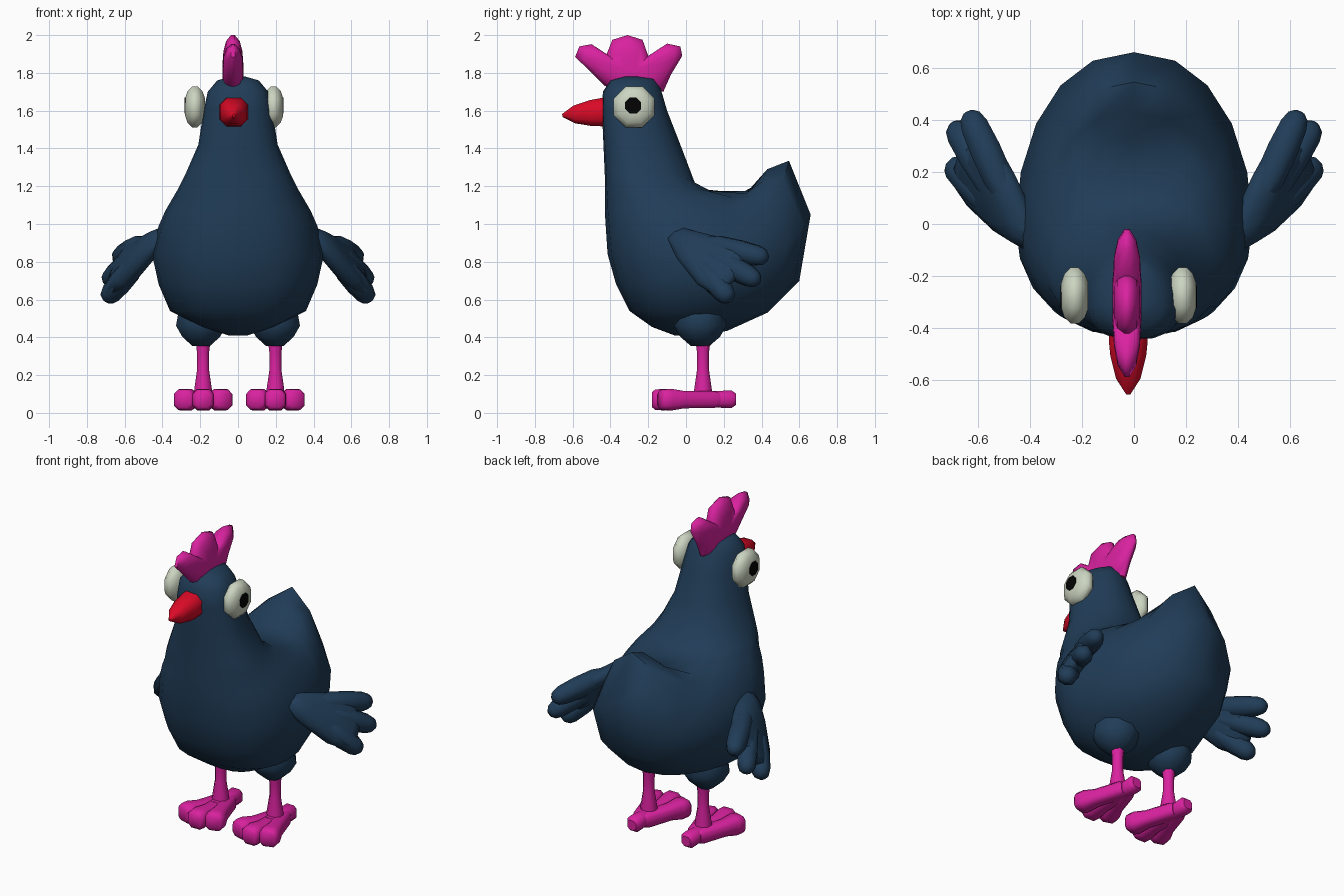
import bpy, bmesh
from math import sin, cos, pi, radians
from mathutils import Vector

if "Cube" in bpy.data.objects:
    bpy.data.objects.remove(bpy.data.objects["Cube"])


def material(name, rgb):
    m = bpy.data.materials.new(name)
    m.diffuse_color = (*rgb, 1)
    m.use_nodes = True
    m.node_tree.nodes["Principled BSDF"].inputs["Base Color"].default_value = m.diffuse_color
    return m


NAVY = material("navy", (0.015, 0.047, 0.098))
PINK = material("pink", (0.70, 0.016, 0.35))
RED = material("red", (0.70, 0.003, 0.02))
CREAM = material("cream", (0.60, 0.66, 0.53))
BLACK = material("black", (0.001, 0.001, 0.001))


def finish(bm, name, mat, angle=50):
    bmesh.ops.recalc_face_normals(bm, faces=bm.faces)
    mesh = bpy.data.meshes.new(name)
    bm.to_mesh(mesh)
    bm.free()
    mesh.materials.append(mat)
    ob = bpy.data.objects.new(name, mesh)
    bpy.context.collection.objects.link(ob)
    bpy.ops.object.select_all(action='DESELECT')
    ob.select_set(True)
    bpy.context.view_layer.objects.active = ob
    bpy.ops.object.shade_smooth_by_angle(angle=radians(angle))
    return ob


def loft(bm, rings):
    """Skin a list of equal-length point rings and close both ends."""
    loops = [[bm.verts.new(p) for p in r] for r in rings]
    n = len(loops[0])
    for a, b in zip(loops, loops[1:]):
        for i in range(n):
            j = (i + 1) % n
            bm.faces.new((a[i], a[j], b[j], b[i]))
    bm.faces.new(loops[0])
    bm.faces.new(loops[-1])


def spow(v, p):
    """Signed power, squares off a round section when p < 1."""
    return 0 if abs(v) < 1e-6 else abs(v) ** p * (1 if v > 0 else -1)


def tube(bm, start, end, stations, sides=8, p=1):
    """Straight tapered limb; stations are (fraction, radius)."""
    a, b = Vector(start), Vector(end)
    d = (b - a).normalized()
    u = d.cross(Vector((0, 1, 0) if abs(d.z) > 0.9 else (0, 0, 1))).normalized()
    v = u.cross(d)
    angles = [2 * pi * (i + 0.5) / sides for i in range(sides)]
    loft(bm, [[a.lerp(b, f) + (u * spow(cos(t), p) + v * spow(sin(t), p)) * r for t in angles]
              for f, r in stations])


def slab(bm, outline, centre, layers, place):
    """Pillow from a (y, z) outline; layers are (scale, offset)."""
    cy, cz = centre
    loft(bm, [[place(cy + (y - cy) * k, cz + (z - cz) * k, o) for y, z in outline]
              for k, o in layers])


# Body, neck and tail: rings of front y, back y, half width, front z, back z
BODY = [
    (-0.06, 0.10, 0.05, 0.41, 0.41),
    (-0.18, 0.22, 0.19, 0.455, 0.435),
    (-0.30, 0.43, 0.36, 0.54, 0.53),
    (-0.37, 0.60, 0.42, 0.68, 0.70),
    (-0.415, 0.66, 0.455, 0.84, 1.05),
    (-0.425, 0.545, 0.42, 0.99, 1.335),
    (-0.43, 0.43, 0.385, 1.07, 1.29),
    (-0.43, 0.34, 0.35, 1.13, 1.175),
    (-0.43, 0.14, 0.315, 1.19, 1.17),
    (-0.43, 0.05, 0.28, 1.26, 1.21),
    (-0.437, -0.03, 0.21, 1.42, 1.42),
    (-0.445, -0.10, 0.182, 1.60, 1.60),
    (-0.44, -0.135, 0.16, 1.70, 1.72),
    (-0.40, -0.17, 0.11, 1.76, 1.77),
    (-0.33, -0.24, 0.04, 1.78, 1.78),
]
SEGS = 20
rings = []
for yf, yb, hw, zf, zb in BODY:
    yc = yf + 0.38 * (yb - yf)
    ring = []
    for i in range(SEGS):
        c, s = cos(2 * pi * i / SEGS), sin(2 * pi * i / SEGS)
        x = hw * spow(c, 0.75 if s < 0 else 0.9)
        y = yc + s * ((yb - yc) if s > 0 else (yc - yf))
        z = zf + (zb - zf) * max(s, 0) ** 7
        ring.append((x, y, z))
    rings.append(ring)
bm = bmesh.new()
loft(bm, rings)
finish(bm, "body", NAVY, 60)

# Comb: lobed outline, thin at the rim and thick in the middle
COMB = [(-0.43, 1.73), (-0.52, 1.82), (-0.587, 1.885), (-0.565, 1.94), (-0.50, 1.952),
        (-0.42, 1.90), (-0.39, 1.975), (-0.31, 2.0), (-0.23, 1.975), (-0.20, 1.89),
        (-0.10, 1.955), (-0.03, 1.94), (-0.02, 1.89), (-0.08, 1.79), (-0.12, 1.70)]
bm = bmesh.new()
slab(bm, COMB, (-0.29, 1.79),
     [(0.3, -0.055), (0.6, -0.05), (0.85, -0.036), (1, -0.01),
      (1, 0.01), (0.85, 0.036), (0.6, 0.05), (0.3, 0.055)],
     lambda y, z, o: (-0.027 + o, y, z))
finish(bm, "comb", PINK, 60)

# Beak
bm = bmesh.new()
tube(bm, (-0.022, -0.38, 1.597), (-0.022, -0.655, 1.575),
     [(0, 0.08), (0.25, 0.079), (0.45, 0.073), (0.77, 0.05), (1, 0.008)], p=0.75)
finish(bm, "beak", RED)

# Wing palm outline (y, z) and feather root/tip points
PALM = [(-0.10, 0.93), (-0.07, 0.965), (-0.02, 0.98), (0.20, 0.925), (0.31, 0.88),
        (0.31, 0.76), (0.22, 0.66), (0.14, 0.63), (0.06, 0.68), (-0.05, 0.82)]
FEATHERS = (((0.06, 0.905), (0.43, 0.82)), ((0.06, 0.87), (0.385, 0.695)),
            ((0.04, 0.82), (0.235, 0.60)))

for s, side in ((-1, "left"), (1, "right")):
    # Bulging eye with pupil
    ex = 0.187 if s > 0 else -0.228
    bm = bmesh.new()
    tube(bm, (ex - s * 0.052, -0.275, 1.62), (ex + s * 0.052, -0.275, 1.62),
         [(0, 0.055), (0.12, 0.09), (0.36, 0.117), (0.64, 0.117), (0.88, 0.09), (1, 0.05)])
    finish(bm, f"eye_{side}", CREAM, 60)
    bm = bmesh.new()
    tube(bm, (ex + s * 0.03, -0.28, 1.627), (ex + s * 0.055, -0.28, 1.627),
         [(0, 0.046), (1, 0.046)])
    finish(bm, f"pupil_{side}", BLACK, 30)

    # Wing: flat palm with three feathers, in a tilted plane
    def on_wing(y, z, o=0.0):
        return (s * (0.425 + 0.32 * (y + 0.05) - 0.58 * (z - 0.92) + o), y, z)

    bm = bmesh.new()
    slab(bm, PALM, (0.12, 0.82),
         [(0.6, -0.066), (0.86, -0.05), (1, -0.015), (1, 0.015), (0.86, 0.05), (0.6, 0.066)],
         on_wing)
    for root, tip in FEATHERS:
        tube(bm, on_wing(*root), on_wing(*tip),
             [(0, 0.03), (0.3, 0.062), (0.6, 0.064), (0.85, 0.057), (0.95, 0.044), (1, 0.02)])
    finish(bm, f"wing_{side}", NAVY, 60)

    # Thigh: faceted bulge tapering down to the shank
    bm = bmesh.new()
    tube(bm, (s * 0.195, 0.075, 0.62), (s * 0.195, 0.075, 0.355),
         [(0, 0.08), (0.3, 0.125), (0.6, 0.14), (0.82, 0.105), (1, 0.05)], 10)
    finish(bm, f"thigh_{side}", NAVY, 60)

    # Shank
    lx = 0.198 if s > 0 else -0.185
    bm = bmesh.new()
    tube(bm, (lx, 0.09, 0.06), (lx, 0.09, 0.40),
         [(0, 0.055), (0.2, 0.05), (0.5, 0.034), (0.75, 0.034), (1, 0.045)])
    finish(bm, f"shank_{side}", PINK)

    # Foot: three front toes and a heel
    bm = bmesh.new()
    for dx, y in ((-0.108, -0.14), (0, -0.18), (0.108, -0.14)):
        tube(bm, (lx + dx * 0.1, 0.17, 0.07), (lx + dx, y, 0.07),
             [(0, 0.04), (0.1, 0.047), (0.6, 0.048), (0.82, 0.06), (0.95, 0.057), (1, 0.042)],
             p=0.65)
    tube(bm, (lx, 0.02, 0.072), (lx, 0.265, 0.072),
         [(0, 0.048), (0.6, 0.047), (0.9, 0.05), (1, 0.032)], p=0.8)
    finish(bm, f"foot_{side}", PINK)
